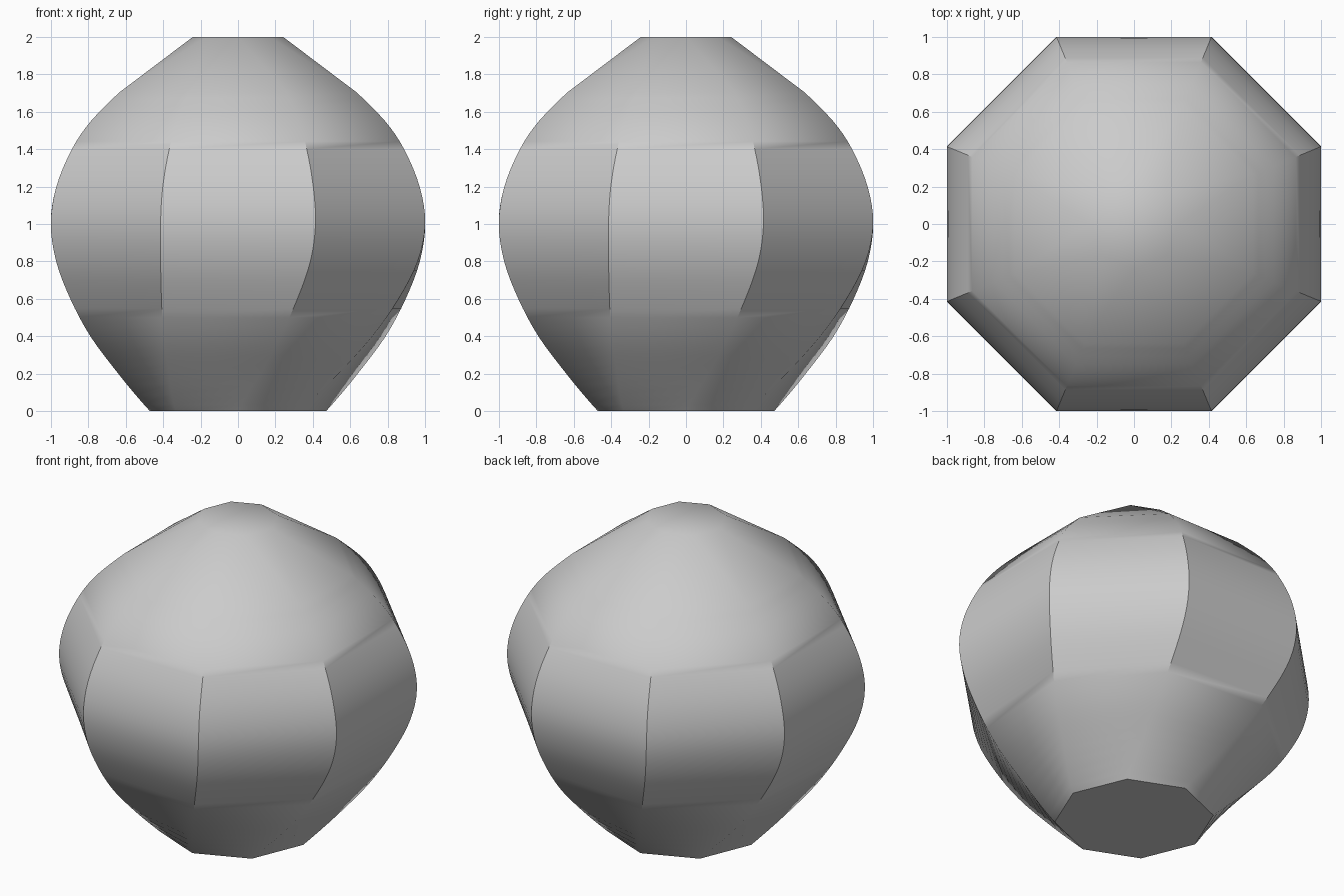
import bpy, bmesh
from math import cos, sin, radians

cube = bpy.data.objects.get("Cube")
if cube:
    bpy.data.objects.remove(cube, do_unlink=True)

grey = bpy.data.materials.new("plain_grey")
grey.use_nodes = True
colour = (0.6, 0.6, 0.6, 1)
grey.diffuse_color = colour
grey.node_tree.nodes["Principled BSDF"].inputs["Base Color"].default_value = colour

SIDES = 8
STEPS = 4
# Profile stations: height, corner radius, twist in degrees
PROFILE = [(0, .47, 0), (.2, .65, 10.5), (.4, .82, 16), (.6, .95, 19.5),
           (.8, 1.045, 21.7), (1, 1.082, 22.5), (1.2, 1.05, 22.5),
           (1.4, .96, 22.5), (1.55, .85, 22.5), (1.7, .69, 22.5)]


def spline(a, b, c, d, t):
    """Smooth curve from b to c."""
    return b + .5 * t * (c - a + t * (2*a - 5*b + 4*c - d + t * (3*(b - c) + d - a)))


def stations():
    last = len(PROFILE) - 1
    for i in range(last):
        four = [PROFILE[min(max(j, 0), last)] for j in range(i - 1, i + 3)]
        for s in range(STEPS):
            yield [spline(*values, s / STEPS) for values in zip(*four)]
    yield PROFILE[-1]


def ring(bm, z, radius, twist):
    angles = [radians(360 / SIDES * k + twist) for k in range(SIDES)]
    return [bm.verts.new((radius * cos(a), radius * sin(a), z)) for a in angles]


# Octagonal body that twists up from the foot
bm = bmesh.new()
rings = [ring(bm, *station) for station in stations()]
for low, high in zip(rings, rings[1:]):
    for k in range(SIDES):
        n = (k + 1) % SIDES
        bm.faces.new((low[k], low[n], high[n], high[k]))

# Faceted shoulder up to the small turned top
shoulder, top = rings[-1], ring(bm, 2, .24, 0)
for k in range(SIDES):
    n = (k + 1) % SIDES
    bm.faces.new((shoulder[k], shoulder[n], top[n]))
    bm.faces.new((shoulder[k], top[n], top[k]))

# Flat caps
bm.faces.new(top)
bm.faces.new(rings[0][::-1])

mesh = bpy.data.meshes.new("twisted_body")
bm.to_mesh(mesh)
bm.free()
mesh.materials.append(grey)
body = bpy.data.objects.new("twisted_body", mesh)
bpy.context.collection.objects.link(body)

bpy.ops.object.select_all(action="DESELECT")
body.select_set(True)
bpy.context.view_layer.objects.active = body
bpy.ops.object.shade_smooth_by_angle(angle=radians(38))
